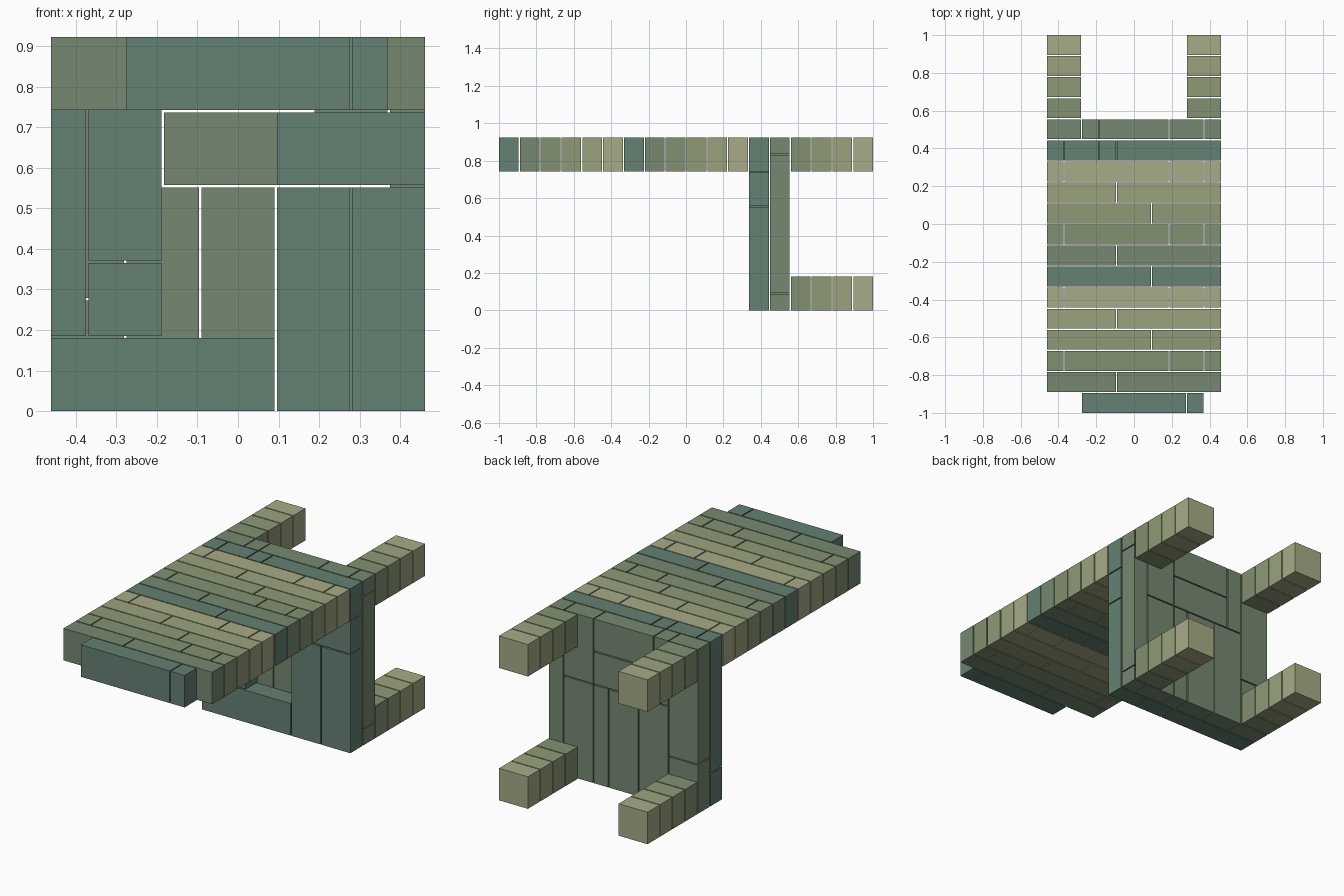
import bpy, bmesh
from mathutils import Matrix, Vector

if "Cube" in bpy.data.objects:
    bpy.data.objects.remove(bpy.data.objects["Cube"])

GAP = 0.006                  # seam between neighbouring blocks
H = (2 + GAP) / 18           # course pitch along y
U = H / 1.2                  # grid unit in x and z

# Six-step colour gradient, repeated through the courses
COLORS = [(0.13, 0.22, 0.17), (0.18, 0.25, 0.165), (0.225, 0.285, 0.165),
          (0.275, 0.32, 0.18), (0.33, 0.37, 0.21), (0.39, 0.41, 0.24)]
mats = []
for i, c in enumerate(COLORS):
    m = bpy.data.materials.new(f"shade_{i}")
    m.diffuse_color = (*c, 1)
    m.use_nodes = True
    m.node_tree.nodes["Principled BSDF"].inputs["Base Color"].default_value = m.diffuse_color
    mats.append(m)


def course(name, i, blocks):
    """One course of blocks, each (x0, x1, z0, z1) in grid units from the left bottom."""
    bm = bmesh.new()
    for x0, x1, z0, z1 in blocks:
        size = Vector(((x1 - x0) * U - GAP, H - GAP, (z1 - z0) * U - GAP))
        center = Vector(((x0 + x1) / 2 * U - 5 * U,
                         -1 + i * H + (H - GAP) / 2,
                         (z0 + z1) / 2 * U - GAP / 2))
        bmesh.ops.create_cube(bm, size=1.0,
                              matrix=Matrix.Translation(center) @ Matrix.Diagonal((*size, 1)))
    me = bpy.data.meshes.new(name)
    bm.to_mesh(me)
    bm.free()
    me.materials.append(mats[i % 6])
    bpy.context.collection.objects.link(bpy.data.objects.new(name, me))


def row(cuts):
    return [(a, b, 8, 10) for a, b in zip(cuts, cuts[1:])]


# Front lip
course("front_lip", 0, row([2, 8, 9]))

# Long top slab with repeating bond pattern
BOND = [[0, 4, 10], [0, 1, 7, 9, 10], [0, 6, 10]]
for i in range(1, 12):
    course(f"slab_course_{i}", i, row(BOND[(i - 1) % 3]))

# Upright wall, front layer with a window opening
course("wall_front_layer", 12, [
    (0, 6, 0, 2), (6, 8, 0, 6), (8, 10, 0, 6), (6, 10, 6, 8),
    (0, 1, 2, 10), (1, 3, 2, 4), (1, 3, 4, 10), (3, 4, 8, 10), (4, 10, 8, 10)])

# Upright wall, back layer
course("wall_back_layer", 13, [
    (0, 2, 0, 3), (0, 2, 3, 10), (2, 4, 0, 6), (4, 6, 0, 6), (6, 7, 0, 6),
    (7, 9, 0, 6), (7, 9, 6, 10), (2, 3, 6, 10), (3, 7, 6, 8), (3, 7, 8, 10),
    (9, 10, 0, 1), (9, 10, 1, 9), (9, 10, 9, 10)])

# Four legs pointing backwards
for side, x in (("left", 0), ("right", 8)):
    for level, z in (("lower", 0), ("upper", 8)):
        for i in range(14, 18):
            course(f"{level}_{side}_leg_{i - 13}", i, [(x, x + 2, z, z + 2)])
